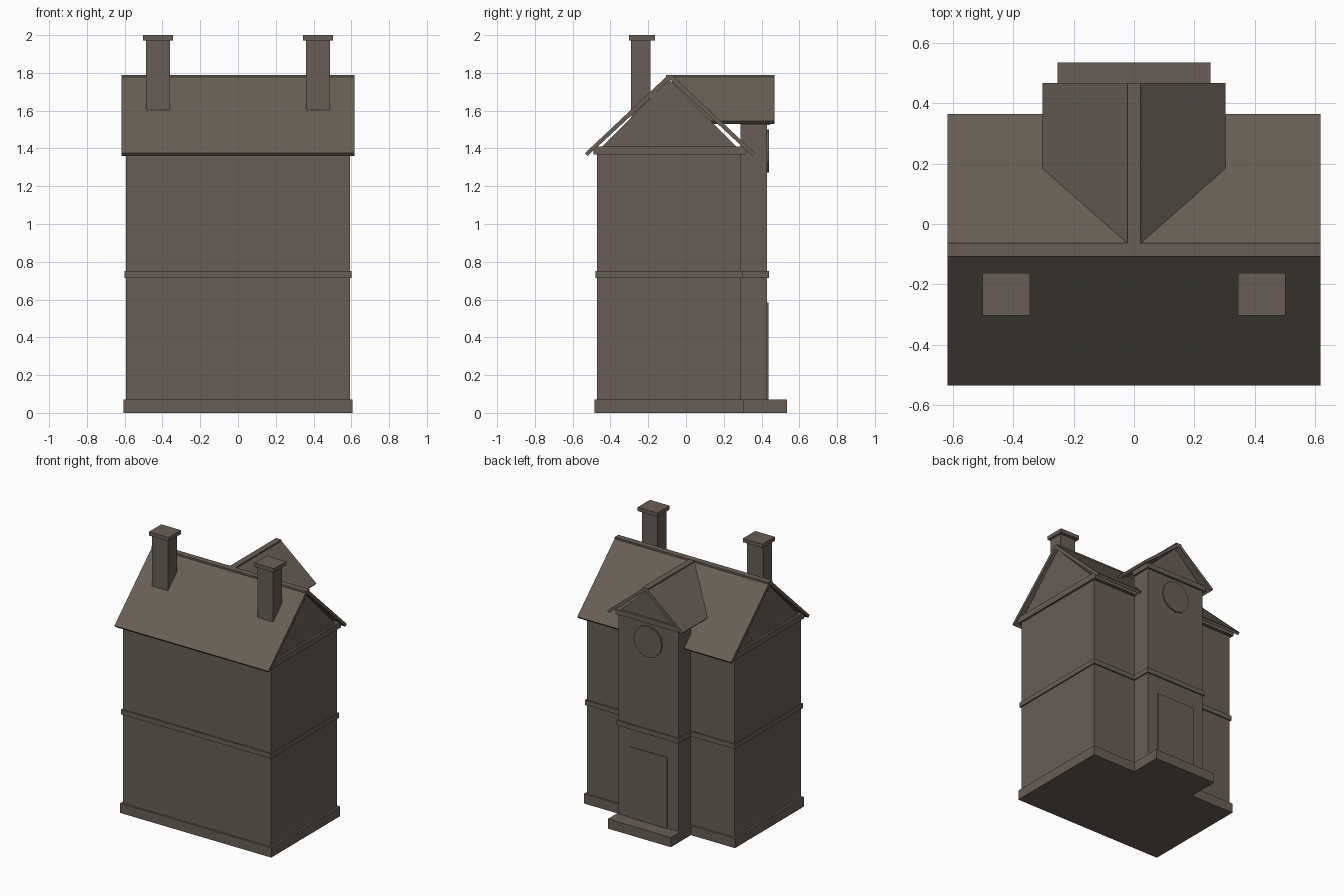
import bpy
import bmesh
from mathutils import Vector

cube = bpy.data.objects.get("Cube")
if cube:
    bpy.data.objects.remove(cube, do_unlink=True)

stone = bpy.data.materials.new("brown_stone")
STONE_COLOUR = (0.14, 0.114, 0.09, 1)
stone.use_nodes = True
stone.diffuse_color = STONE_COLOUR
stone.node_tree.nodes["Principled BSDF"].inputs["Base Color"].default_value = STONE_COLOUR


def finish(name, bm):
    bmesh.ops.recalc_face_normals(bm, faces=bm.faces)
    mesh = bpy.data.meshes.new(name)
    bm.to_mesh(mesh)
    bm.free()
    mesh.materials.append(stone)
    obj = bpy.data.objects.new(name, mesh)
    bpy.context.collection.objects.link(obj)
    return obj


def prism(name, points, axis, start, end):
    """Extrude a (side, height) outline along x or y."""
    def place(side, height, along):
        return Vector((along, side, height) if axis == "x" else (side, along, height))
    bm = bmesh.new()
    face = bm.faces.new([bm.verts.new(place(s, h, start)) for s, h in points])
    extruded = bmesh.ops.extrude_face_region(bm, geom=[face])["geom"]
    verts = [g for g in extruded if isinstance(g, bmesh.types.BMVert)]
    bmesh.ops.translate(bm, verts=verts, vec=place(0, 0, end - start))
    return finish(name, bm)


def box(name, x, y, z):
    outline = [(x[0], z[0]), (x[1], z[0]), (x[1], z[1]), (x[0], z[1])]
    return prism(name, outline, "y", *y)


def layer(name, half, y, z):
    return box(name, (-half, half), y, z)


def roof(name, axis, centre, eave, low, start, end, top):
    """Two sloping slabs and a flat ridge cap."""
    slab = [(0, 1.784), (0.015, 1.784), (eave, low),
            (eave - 0.014, low - 0.015), (0, 1.765)]
    for label, side in (("a", -1), ("b", 1)):
        prism(f"{name}_slab_{label}", [(centre + side * s, h) for s, h in slab],
              axis, start, end)
    cap = [(centre - 0.022, 1.765), (centre + 0.022, 1.765),
           (centre + 0.022, top), (centre - 0.022, top)]
    prism(f"{name}_ridge", cap, axis, start, end)


# Main block
layer("main_plinth", 0.607, (-0.485, 0.305), (0, 0.07))
layer("main_walls", 0.593, (-0.47, 0.29), (0.07, 1.37))
layer("main_band", 0.602, (-0.48, 0.30), (0.715, 0.75))
layer("main_cornice", 0.608, (-0.49, 0.315), (1.367, 1.41))
prism("main_gable", [(-0.443, 1.41), (0.267, 1.41), (-0.088, 1.765)], "x", -0.593, 0.593)
roof("main_roof", "x", -0.085, 0.45, 1.375, -0.618, 0.618, 1.79)

# Entrance tower at the back
layer("entrance_step", 0.253, (0.305, 0.535), (0, 0.07))
layer("tower_walls", 0.24, (0.288, 0.43), (0.07, 1.53))
layer("tower_band", 0.25, (0.30, 0.44), (0.715, 0.75))
layer("tower_cornice", 0.253, (0.288, 0.445), (1.523, 1.56))
prism("tower_gable", [(-0.22, 1.56), (0.22, 1.56), (0, 1.765)], "y", 0.29, 0.43)
roof("tower_roof", "y", 0, 0.303, 1.545, -0.075, 0.468, 1.788)

# Door and round window
layer("door", 0.153, (0.429, 0.437), (0.07, 0.585))
bm = bmesh.new()
bmesh.ops.create_cone(bm, cap_ends=True, segments=12, radius1=0.114, radius2=0.114, depth=0.016)
window = finish("round_window", bm)
window.rotation_euler.x = 1.5708
window.location = (0, 0.431, 1.387)

# Chimneys
for label, x in (("right", -0.423), ("left", 0.423)):
    box(f"{label}_chimney", (x - 0.063, x + 0.063), (-0.291, -0.187), (1.57, 1.975))
    box(f"{label}_chimney_cap", (x - 0.079, x + 0.079), (-0.303, -0.163), (1.972, 2.0))
